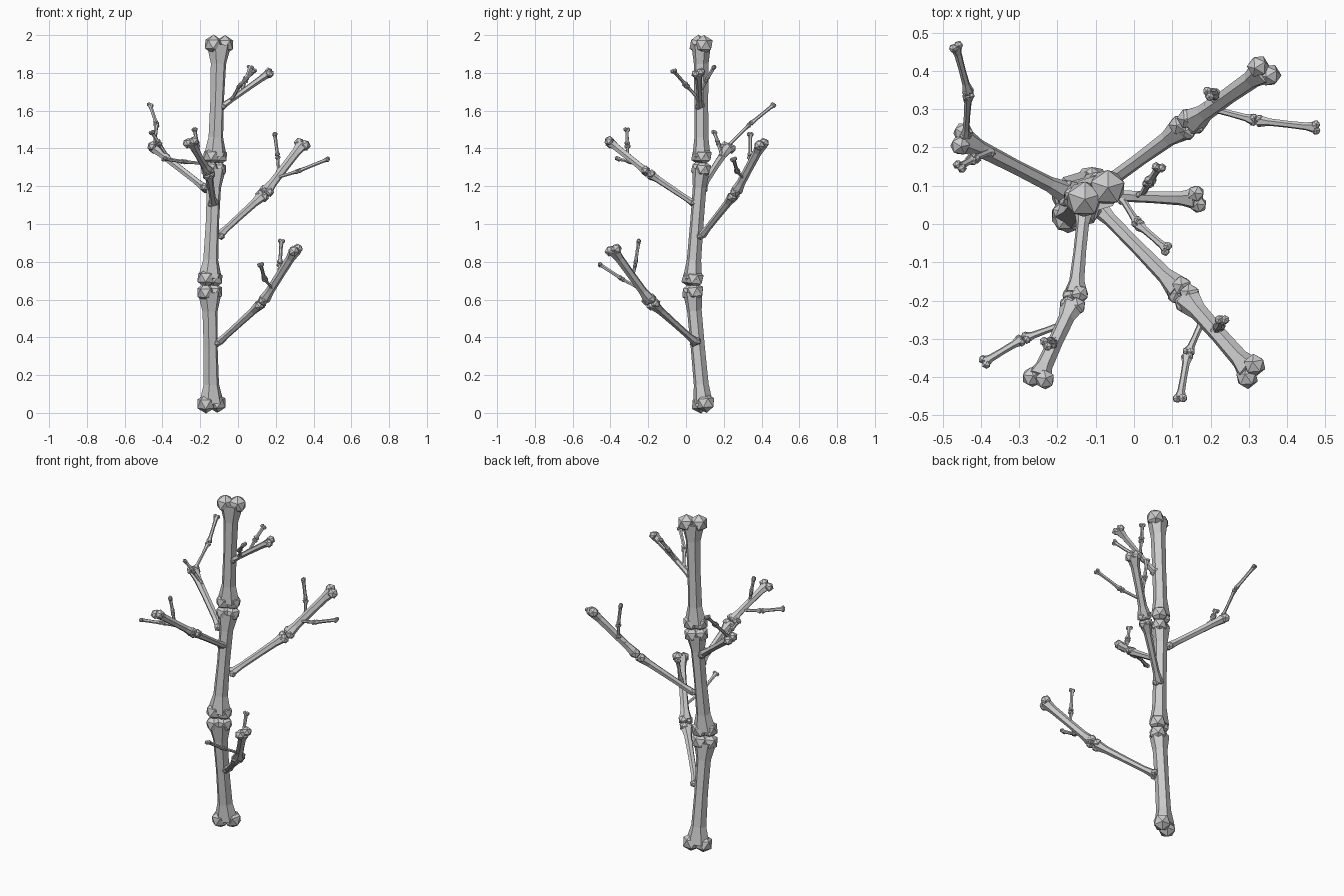
import bpy, bmesh, math
from mathutils import Vector, Matrix

if "Cube" in bpy.data.objects:
    bpy.data.objects.remove(bpy.data.objects["Cube"])


def add_bone(bm, a, b, r0, r1, hint, spread):
    """Six-sided shaft flaring into a pair of fused, faceted knobs at both ends."""
    axis = (b - a).normalized()
    side = (hint - axis * hint.dot(axis)).normalized()
    up = axis.cross(side)
    # shaft: rings along the axis, (position, scale across, scale thin way)
    rings = []
    for t, su, sv in ((0, 1.75, 1.3), (0.17, 1.1, 1.03), (0.5, 1.0, 1.0),
                      (0.83, 1.1, 1.03), (1, 1.75, 1.3)):
        c, r = a.lerp(b, t), r0 + (r1 - r0) * t
        ring = []
        for i in range(6):
            w = math.tau * i / 6
            ring.append(bm.verts.new(c + side * (r * su * math.cos(w))
                                     + up * (r * sv * math.sin(w))))
        rings.append(ring)
    for lo, hi in zip(rings, rings[1:]):
        for i in range(6):
            j = (i + 1) % 6
            bm.faces.new((lo[i], lo[j], hi[j], hi[i]))
    bm.faces.new(rings[0][::-1])
    bm.faces.new(rings[-1])
    # knobs
    basis = Matrix((side, up, axis)).transposed().to_4x4()
    for c, r, sp in ((a, r0, spread[0]), (b, r1, spread[1])):
        for s in (-1, 1):
            pos = c + side * (s * r * sp) + up * (s * r * 0.15)
            bmesh.ops.create_icosphere(bm, subdivisions=1, radius=r * 1.32,
                                       matrix=Matrix.Translation(pos) @ basis)


def bone_chain(name, points, radii, hint=None):
    """Bones end to end through the points; radii has one (start, end) per bone."""
    pts = [Vector(p) for p in points]
    bm = bmesh.new()
    last = len(pts) - 2
    for k, (r0, r1) in enumerate(radii):
        a, b = pts[k], pts[k + 1]
        d = (b - a).normalized()
        spread = (0.85 if k == 0 else 0.65, 0.85 if k == last else 0.65)
        if k > 0:
            a = a + d * r0 * 0.95
        if k < last:
            b = b - d * r1 * 0.95
        h = Vector(hint) if hint else Vector((-d.y, d.x, 0.25))
        add_bone(bm, a, b, r0, r1, h, spread)
    bmesh.ops.recalc_face_normals(bm, faces=bm.faces)
    me = bpy.data.meshes.new(name)
    bm.to_mesh(me)
    bm.free()
    ob = bpy.data.objects.new(name, me)
    bpy.context.collection.objects.link(ob)


# trunk: three stacked bones
bone_chain("trunk", [(-.14, .09, .05), (-.15, .032, .675),
                     (-.122, .082, 1.325), (-.10, .08, 1.95)],
           [(.039, .038), (.038, .035), (.036, .039)], (1, .3, 0))

# main branches
BIG = [(.016, .021), (.022, .023)]
bone_chain("branch_low_right", [(-.10, .05, .375), (.13, -.185, .585), (.305, -.385, .862)], BIG)
bone_chain("branch_back_right", [(-.10, .085, .94), (.14, .26, 1.16), (.34, .40, 1.422)], BIG)
bone_chain("branch_front_left", [(-.13, .04, 1.11), (-.155, -.20, 1.27), (-.25, -.403, 1.433)],
           [(.015, .019), (.019, .021)])
bone_chain("branch_back_left", [(-.175, .08, 1.19), (-.45, .222, 1.405)], [(.018, .021)])
bone_chain("branch_top_right", [(-.08, .075, 1.625), (.165, .065, 1.80)], [(.013, .018)])

# twigs
TWIGS = [
    [(.215, -.28, .73), (.222, -.268, .79), (.23, -.25, .91)],
    [(.18, -.25, .66), (.14, -.34, .71), (.12, -.455, .785)],
    [(.215, .33, 1.28), (.21, .34, 1.36), (.195, .34, 1.475)],
    [(.19, .305, 1.24), (.32, .27, 1.28), (.475, .252, 1.343)],
    [(-.18, -.26, 1.32), (-.29, -.30, 1.33), (-.39, -.36, 1.345)],
    [(-.205, -.31, 1.365), (-.215, -.31, 1.42), (-.23, -.313, 1.50)],
    [(-.44, .23, 1.42), (-.432, .34, 1.53), (-.465, .463, 1.63)],
    [(-.375, .19, 1.36), (-.42, .17, 1.43), (-.455, .15, 1.485)],
    [(-.03, .065, 1.665), (.01, .0, 1.735), (.085, -.065, 1.81)],
    [(.02, .075, 1.70), (.04, .11, 1.765), (.065, .148, 1.83)],
]
for n, pts in enumerate(TWIGS):
    bone_chain(f"twig_{n + 1}", pts, [(.008, .009), (.009, .0095)])
